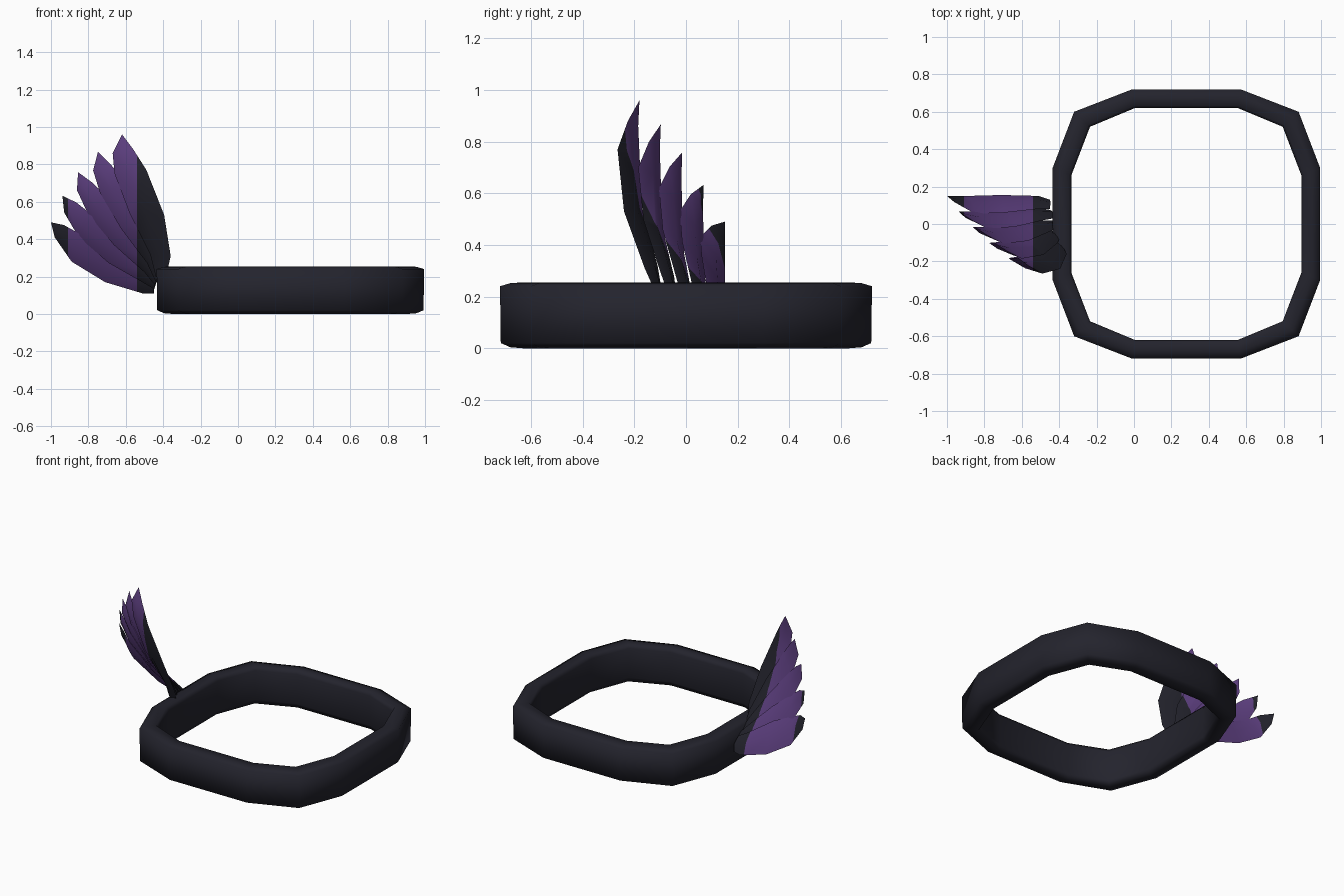
import bpy
import bmesh
from mathutils import Vector

cube = bpy.data.objects.get("Cube")
if cube:
    bpy.data.objects.remove(cube, do_unlink=True)


def material(name, color):
    mat = bpy.data.materials.new(name)
    mat.use_nodes = True
    mat.diffuse_color = color
    mat.node_tree.nodes["Principled BSDF"].inputs["Base Color"].default_value = color
    return mat


black = material("blue black", (0.017, 0.017, 0.026, 1))
purple = material("dark purple", (0.11, 0.05, 0.215, 1))


def finish(bm, name, mats):
    bmesh.ops.recalc_face_normals(bm, faces=bm.faces)
    for f in bm.faces:
        f.smooth = True
    mesh = bpy.data.meshes.new(name)
    bm.to_mesh(mesh)
    bm.free()
    for m in mats:
        mesh.materials.append(m)
    obj = bpy.data.objects.new(name, mesh)
    bpy.context.collection.objects.link(obj)
    return obj


def bridge(bm, a, b):
    n = len(a)
    for i in range(n):
        bm.faces.new((a[i], a[(i + 1) % n], b[(i + 1) % n], b[i]))


# Band: a rounded section swept round a twelve-sided rounded square
def mirrored(quarter):
    right = quarter + [(x, -y) for x, y in reversed(quarter)]
    return right + [(-x, y) for x, y in reversed(right)]


outer = mirrored([(0.29, 0.72), (0.6, 0.6), (0.715, 0.3)])
inner = mirrored([(0.275, 0.62), (0.515, 0.52), (0.615, 0.26)])
section = [(1, 0.24), (0.97, 0.02), (0.6, 0.004), (0.12, 0),
           (0, 0.03), (0, 0.23), (0.12, 0.255), (0.6, 0.252)]
bm = bmesh.new()
rings = []
for (ox, oy), (ix, iy) in zip(outer, inner):
    rings.append([bm.verts.new((0.28 + ix + (ox - ix) * f, iy + (oy - iy) * f, z))
                  for f, z in section])
for i, ring in enumerate(rings):
    bridge(bm, ring, rings[(i + 1) % len(rings)])
finish(bm, "band", [black])

# Wing: edges of the first and last feather, root to tip; the rest are blended
first_lead = [(-.38, -.12, .22), (-.36, -.16, .31), (-.395, -.24, .53),
              (-.49, -.265, .77), (-.56, -.225, .88)]
first_trail = [(-.44, -.09, .2), (-.47, -.11, .32), (-.58, -.17, .54),
               (-.66, -.18, .75), (-.67, -.185, .86)]
last_lead = [(-.45, .08, .2), (-.52, .08, .24), (-.7, .06, .36),
             (-.85, .055, .43), (-.93, .1, .475)]
last_trail = [(-.45, .13, .11), (-.51, .15, .11), (-.71, .155, .17),
              (-.89, .15, .28), (-.98, .15, .41)]
first_tip, last_tip = (-.62, -.18, .96), (-1, .15, .49)
bulge = Vector((-.045, 0, .033))
COUNT = 5


def blend(a, b, u, station):
    return Vector(a).lerp(Vector(b), u) + bulge * (4 * u * (1 - u) * station)


def feather(index):
    u = index / (COUNT - 1)
    lead = [blend(a, b, u, i / 5) for i, (a, b) in enumerate(zip(first_lead, last_lead))]
    trail = [blend(a, b, u, i / 5) for i, (a, b) in enumerate(zip(first_trail, last_trail))]
    tip = blend(first_tip, last_tip, u, 1)
    mids = [(a + b) / 2 for a, b in zip(lead, trail)] + [tip]
    bm = bmesh.new()
    loops = []
    for i in range(5):
        # Lens-shaped section
        normal = (lead[i] - trail[i]).cross(mids[i + 1] - mids[max(i - 1, 0)]).normalized()
        off = normal * (0.016 if i < 4 else 0.01)
        loops.append([bm.verts.new(p) for p in
                      (lead[i], mids[i] + off, trail[i], mids[i] - off)])
    for a, b in zip(loops, loops[1:]):
        bridge(bm, a, b)
    bm.faces.new(loops[0])
    end = bm.verts.new(tip)
    for i in range(4):
        bm.faces.new((loops[-1][i], loops[-1][(i + 1) % 4], end))
    # Purple middle between the dark root and the dark outer tip
    for x in (-0.54, -0.91):
        bmesh.ops.bisect_plane(bm, geom=bm.verts[:] + bm.edges[:] + bm.faces[:],
                               plane_co=(x, 0, 0), plane_no=(1, 0, 0))
    for f in bm.faces:
        f.material_index = int(-0.91 < f.calc_center_median().x < -0.54)
    obj = finish(bm, f"wing_feather_{index + 1}", [black, purple])
    bpy.ops.object.select_all(action="DESELECT")
    obj.select_set(True)
    bpy.context.view_layer.objects.active = obj
    bpy.ops.object.shade_smooth_by_angle(angle=0.9)


for n in range(COUNT):
    feather(n)
